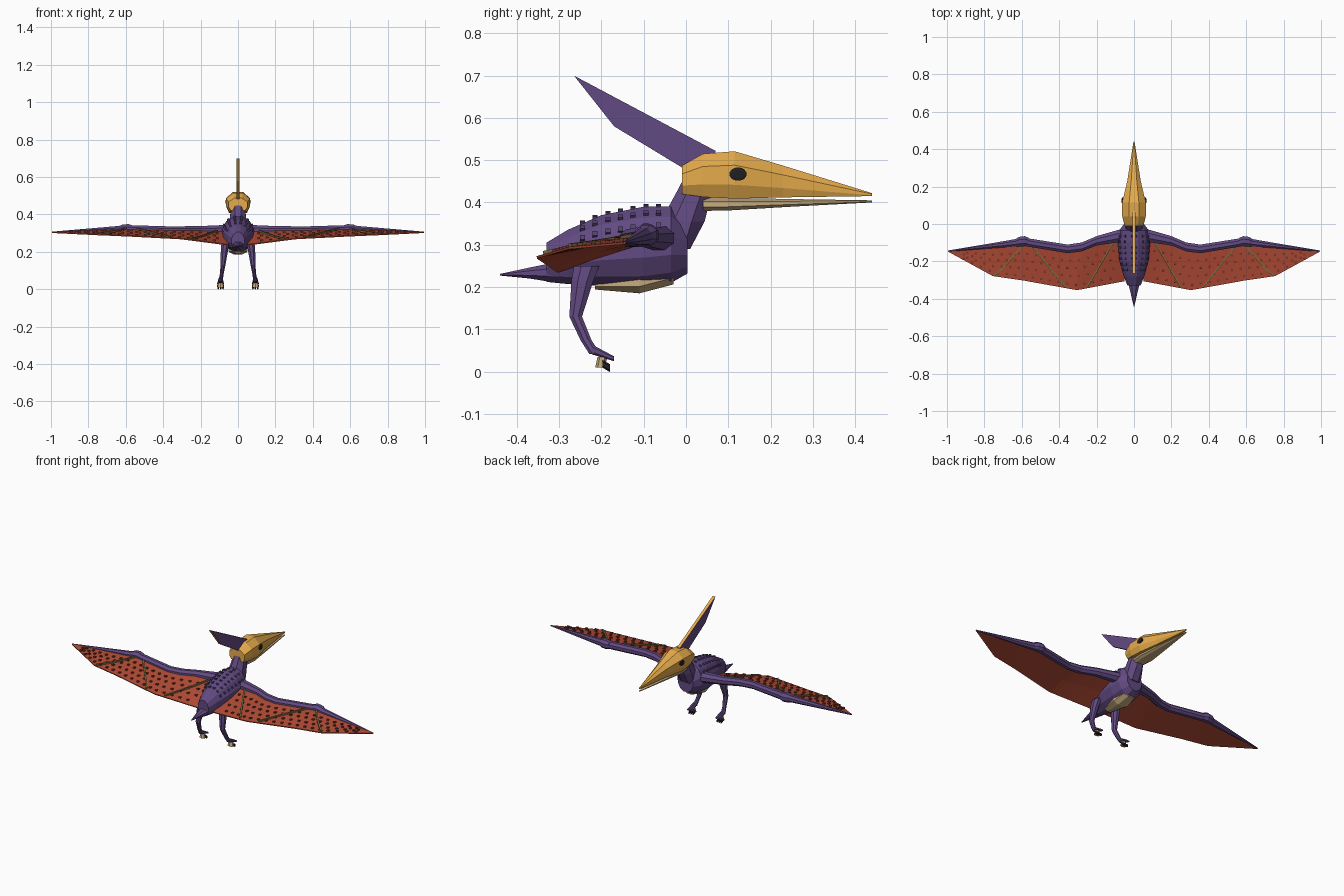
import bpy, bmesh, math
from mathutils import Vector, Matrix

if "Cube" in bpy.data.objects:
    bpy.data.objects.remove(bpy.data.objects["Cube"])


def material(name, r, g, b):
    m = bpy.data.materials.new(name)
    lin = [((c / 255 + 0.055) / 1.055) ** 2.4 for c in (r, g, b)]
    m.diffuse_color = (*lin, 1)
    m.use_nodes = True
    m.node_tree.nodes["Principled BSDF"].inputs["Base Color"].default_value = m.diffuse_color
    return m


PURPLE = material("purple skin", 98, 74, 130)
DARK = material("dark purple", 84, 64, 113)
ORANGE = material("orange beak", 236, 176, 78)
TAN = material("pale tan", 198, 170, 126)
RED = material("red membrane", 178, 75, 53)
BROWN = material("brown studs", 118, 55, 42)
OLIVE = material("olive struts", 124, 112, 66)
BLACK = material("black", 32, 32, 34)


def finish(name, bm, mats, mirror=False):
    bmesh.ops.recalc_face_normals(bm, faces=bm.faces)
    me = bpy.data.meshes.new(name)
    bm.to_mesh(me)
    bm.free()
    for m in mats:
        me.materials.append(m)
    ob = bpy.data.objects.new(name, me)
    bpy.context.collection.objects.link(ob)
    if mirror:
        ob.modifiers.new("mirror", "MIRROR")
    return ob


def add_loft(bm, rings, n, axis, flare=1):
    """Rings are (x, y, z, radius_a, radius_b), lying square to the axis.
    Flare widens the lowest side of rings along y."""
    k = 1 / math.cos(math.pi / n)
    loops = []
    for x, y, z, ra, rb in rings:
        loop = []
        for i in range(n):
            t = 2 * math.pi * (i + 0.5) / n
            a, b = ra * k * math.cos(t), rb * k * math.sin(t)
            if b < -0.9 * rb:
                a *= flare
            off = {"x": (0, a, b), "y": (a, 0, b), "z": (a, b, 0)}[axis]
            loop.append(bm.verts.new(Vector((x, y, z)) + Vector(off)))
        loops.append(loop)
    for p, q in zip(loops, loops[1:]):
        for i in range(n):
            j = (i + 1) % n
            bm.faces.new((p[i], p[j], q[j], q[i]))
    bm.faces.new(loops[0])
    bm.faces.new(loops[-1])


def loft(name, rings, n, axis, mat, mirror=False, flare=1):
    bm = bmesh.new()
    add_loft(bm, rings, n, axis, flare)
    return finish(name, bm, [mat], mirror)


def spans(rows):
    """Rows of (y, half width, bottom, top) become rings along y."""
    return [(0, y, (b + t) / 2, w, (t - b) / 2) for y, w, b, t in rows]


def add_box(bm, loc, size, rot=None):
    m = Matrix.Translation(loc)
    if rot:
        m = m @ rot.to_matrix().to_4x4()
    bmesh.ops.create_cube(bm, size=1, matrix=m @ Matrix.Diagonal((*size, 1)))


def sample(pts, x):
    """Point on a polyline at a given first coordinate."""
    for p, q in zip(pts, pts[1:]):
        if p[0] <= x <= q[0]:
            return Vector(p).lerp(Vector(q), (x - p[0]) / (q[0] - p[0]))
    return Vector(pts[-1])


# Body, tail and belly plate
BODY = [(-0.33, 0.035, 0.212, 0.305), (-0.28, 0.055, 0.207, 0.335), (-0.2, 0.078, 0.202, 0.37),
        (-0.1, 0.086, 0.2, 0.39), (-0.035, 0.08, 0.21, 0.39), (0.004, 0.05, 0.232, 0.35)]
loft("body", spans(BODY), 12, "y", PURPLE)
loft("tail", spans([(-0.44, 0.002, 0.227, 0.231), (-0.37, 0.018, 0.22, 0.246),
                    (-0.32, 0.03, 0.212, 0.256)]), 8, "y", PURPLE)
loft("belly_plate", spans([(-0.215, 0.025, 0.194, 0.22), (-0.11, 0.05, 0.185, 0.24),
                           (-0.03, 0.035, 0.206, 0.26)]), 8, "y", TAN)

# Studs in rows along the back
bm = bmesh.new()
for i in range(7):
    y = -0.245 + i * 0.03
    _, w, b, t = sample(BODY, y)
    for ang in (12, 36, 60):
        s, c = math.sin(math.radians(ang)), math.cos(math.radians(ang))
        for side in (-1, 1):
            p = Vector((side * w * s, y, (b + t) / 2 + (t - b) / 2 * c))
            add_box(bm, p, (0.012, 0.012, 0.014), Vector((side * s, 0, c)).to_track_quat("Z", "Y"))
finish("back_studs", bm, [DARK])

# Neck, skull with upper beak, lower jaw
loft("neck", [(0, -0.018, 0.29, 0.05, 0.028), (0, -0.008, 0.355, 0.046, 0.052),
              (0, 0.02, 0.425, 0.037, 0.042), (0, 0.035, 0.465, 0.036, 0.036)], 8, "z", PURPLE)
loft("upper_beak", spans([(-0.01, 0.05, 0.42, 0.487), (0.04, 0.063, 0.413, 0.515),
                          (0.115, 0.063, 0.409, 0.521), (0.23, 0.036, 0.412, 0.487),
                          (0.44, 0.003, 0.415, 0.422)]), 8, "y", ORANGE, flare=1.85)
loft("lower_jaw", spans([(0.04, 0.036, 0.38, 0.412), (0.1, 0.042, 0.381, 0.411),
                         (0.25, 0.026, 0.39, 0.408), (0.44, 0.003, 0.4, 0.405)]),
     8, "y", TAN, flare=1.5)

# Head crest: purple sides, orange rim
bm = bmesh.new()
face = bm.faces.new([bm.verts.new((-0.009, y, z)) for y, z in
                     ((-0.265, 0.7), (-0.17, 0.58), (-0.01, 0.483), (0.07, 0.49), (0.07, 0.522))])
ext = bmesh.ops.extrude_face_region(bm, geom=[face], use_keep_orig=True)
for v in [g for g in ext["geom"] if isinstance(g, bmesh.types.BMVert)]:
    v.co.x += 0.018
bm.normal_update()
for f in bm.faces:
    f.material_index = 0 if abs(f.normal.x) > 0.5 else 1
finish("crest", bm, [PURPLE, ORANGE])

# Eyes
loft("eye", [(0.055, 0.123, 0.467, 0.02, 0.0155), (0.0635, 0.123, 0.467, 0.02, 0.0155),
             (0.0655, 0.123, 0.467, 0.012, 0.009)], 12, "x", BLACK, True)

# Wing arms with wrist knuckles
ARM = [(0.04, -0.055, 0.315), (0.2, -0.09, 0.316), (0.28, -0.123, 0.316), (0.355, -0.133, 0.316),
       (0.59, -0.095, 0.322), (0.75, -0.115, 0.315), (0.995, -0.145, 0.305)]
RADII = [(0.036, 0.03), (0.025, 0.022), (0.024, 0.021), (0.023, 0.02), (0.022, 0.021),
         (0.014, 0.014), (0.003, 0.003)]
loft("wing_arm", [(*p, *r) for p, r in zip(ARM, RADII)], 8, "x", PURPLE, True)
loft("wing_knuckle", [(0.565, -0.095, 0.322, 0.022, 0.02), (0.585, -0.092, 0.323, 0.027, 0.025),
                      (0.615, -0.095, 0.323, 0.026, 0.024), (0.635, -0.1, 0.321, 0.018, 0.018)],
     8, "x", PURPLE, True)

# Wing membrane sloping down to the scalloped rear edge
REAR = [(0.05, -0.305, 0.237), (0.305, -0.353, 0.27), (0.59, -0.302, 0.285),
        (0.755, -0.278, 0.292), (0.998, -0.145, 0.304)]


def on_wing(x, t):
    return sample(ARM, x).lerp(sample(REAR, x), t)


bm = bmesh.new()
stations = sorted({0.05 + 0.045 * i for i in range(21)} | {0.305, 0.355, 0.59, 0.755, 0.995})
cols = [[bm.verts.new(on_wing(x, t)) for t in (0, 0.5, 1)] for x in stations]
for p, q in zip(cols, cols[1:]):
    for k in (0, 1):
        bm.faces.new((p[k], p[k + 1], q[k + 1], q[k]))
wing = finish("wing_membrane", bm, [RED], True)
solid = wing.modifiers.new("thickness", "SOLIDIFY")
solid.thickness, solid.offset = 0.006, 0

# Rows of small studs on the membrane
bm = bmesh.new()
for row, t in enumerate((0.3, 0.48, 0.68, 0.88)):
    for i in range(18):
        x = 0.11 + 0.046 * i + 0.018 * (row % 2)
        if x < 0.93:
            add_box(bm, on_wing(x, t) + Vector((0, 0, 0.005)), (0.013, 0.012, 0.009))
finish("membrane_studs", bm, [BROWN], True)

# Thin finger struts across the membrane
bm = bmesh.new()
for x0, x1 in ((0.11, 0.25), (0.54, 0.37), (0.6, 0.745)):
    for i in range(6):
        a, b = (on_wing(x0 + (x1 - x0) * k / 6, 0.1 + 0.87 * k / 6) + Vector((0, 0, 0.006))
                for k in (i, i + 1))
        add_box(bm, (a + b) / 2, (0.009, 0.009, (b - a).length), (b - a).to_track_quat("Z", "Y"))
finish("wing_strut", bm, [OLIVE], True)

# Legs and feet
loft("leg", [(0.066, -0.235, 0.25, 0.022, 0.03), (0.072, -0.245, 0.215, 0.02, 0.026),
             (0.08, -0.261, 0.13, 0.013, 0.015), (0.088, -0.237, 0.075, 0.01, 0.013),
             (0.093, -0.216, 0.042, 0.012, 0.013)], 8, "z", PURPLE, True)
bm = bmesh.new()
claws = bmesh.new()
for dx in (-0.013, 0, 0.013):
    add_loft(bm, [(0.093 + dx * 0.4, -0.222, 0.052, 0.006, 0.01),
                  (0.093 + dx, -0.17, 0.03, 0.005, 0.005)], 6, "y")
    add_loft(claws, [(0.093 + dx, -0.197, 0.018, 0.005, 0.008),
                     (0.093 + dx, -0.18, 0.008, 0.004, 0.008)], 6, "y")
finish("toes", bm, [PURPLE], True)
finish("claws", claws, [BLACK], True)
loft("foot_pad", [(0.093, -0.203, 0.01, 0.016, 0.01), (0.093, -0.198, 0.034, 0.012, 0.01)],
     6, "z", TAN, True)
